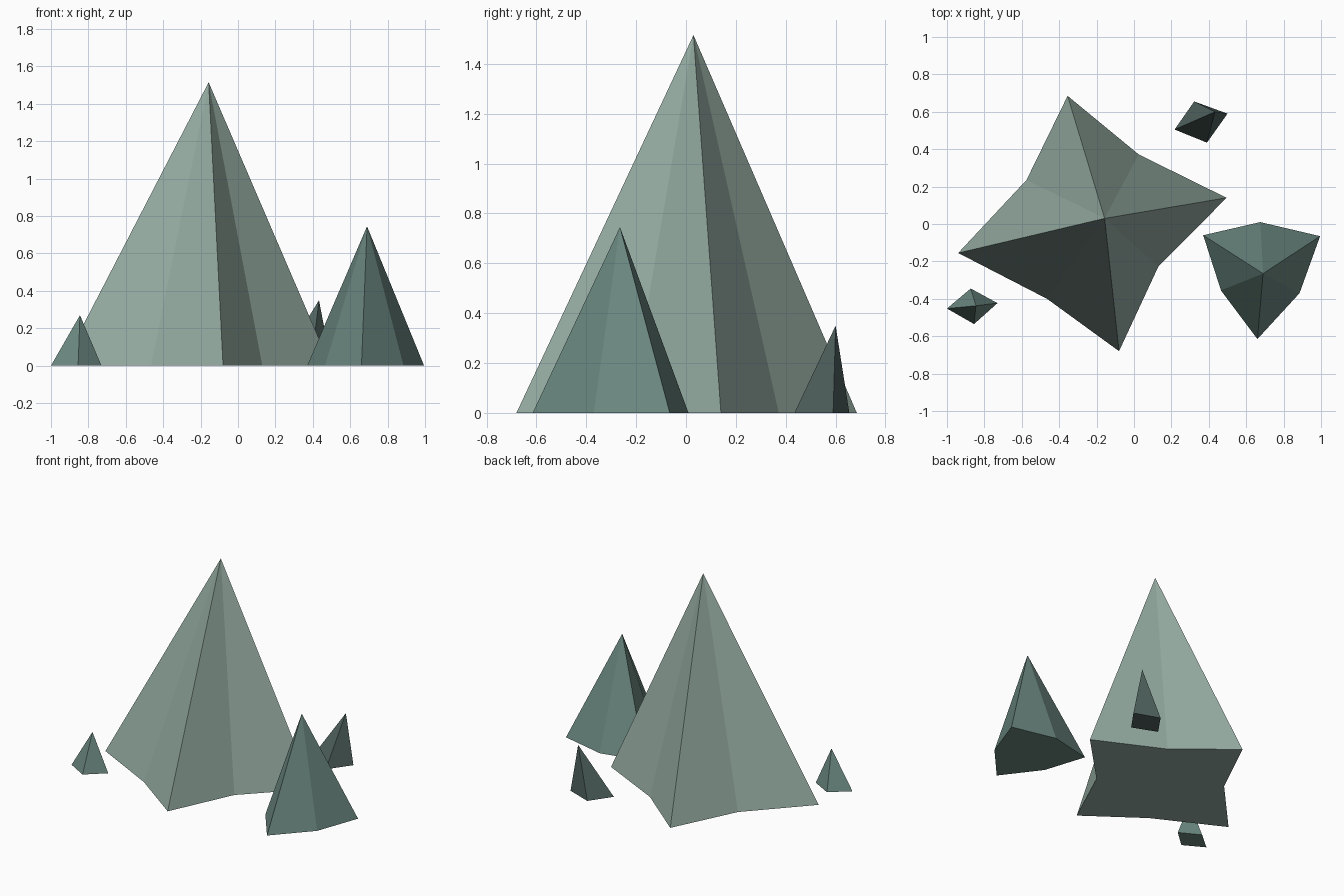
import bpy, bmesh

if "Cube" in bpy.data.objects:
    bpy.data.objects.remove(bpy.data.objects["Cube"])

def material(name, rgb):
    m = bpy.data.materials.new(name)
    m.diffuse_color = (*rgb, 1)
    m.use_nodes = True
    m.node_tree.nodes["Principled BSDF"].inputs["Base Color"].default_value = m.diffuse_color
    return m

pale = material("pale_stone", (0.30, 0.41, 0.36))
teal = material("teal_stone", (0.15, 0.25, 0.22))
dark = material("dark_stone", (0.08, 0.125, 0.115))

def spire(name, apex, outline, mat):
    """Closed pyramid: a base outline on the ground joined to one apex."""
    bm = bmesh.new()
    ring = [bm.verts.new((x, y, 0)) for x, y in outline]
    tip = bm.verts.new(apex)
    bm.faces.new(ring)
    for a, b in zip(ring, ring[1:] + ring[:1]):
        bm.faces.new((a, b, tip))
    bmesh.ops.recalc_face_normals(bm, faces=bm.faces)
    mesh = bpy.data.meshes.new(name)
    bm.to_mesh(mesh)
    bm.free()
    mesh.materials.append(mat)
    ob = bpy.data.objects.new(name, mesh)
    bpy.context.collection.objects.link(ob)

# Main peak with a four-pointed star base
spire("main_peak", (-0.157, 0.03, 1.515),
      [(-0.94, -0.155), (-0.465, -0.40), (-0.08, -0.68), (0.13, -0.228),
       (0.495, 0.14), (0.025, 0.372), (-0.355, 0.685), (-0.575, 0.235)], pale)

# Side peak with a rounded three-cornered base
spire("side_peak", (0.69, -0.265, 0.745),
      [(0.37, -0.06), (0.465, -0.355), (0.66, -0.615), (0.885, -0.37),
       (0.995, -0.065), (0.675, 0.01)], teal)

# Small four-sided rocks
spire("left_rock", (-0.845, -0.437, 0.27),
      [(-1.0, -0.452), (-0.855, -0.535), (-0.73, -0.423), (-0.873, -0.345)], teal)
spire("back_rock", (0.433, 0.60, 0.35),
      [(0.217, 0.505), (0.39, 0.435), (0.50, 0.59), (0.322, 0.655)], dark)
